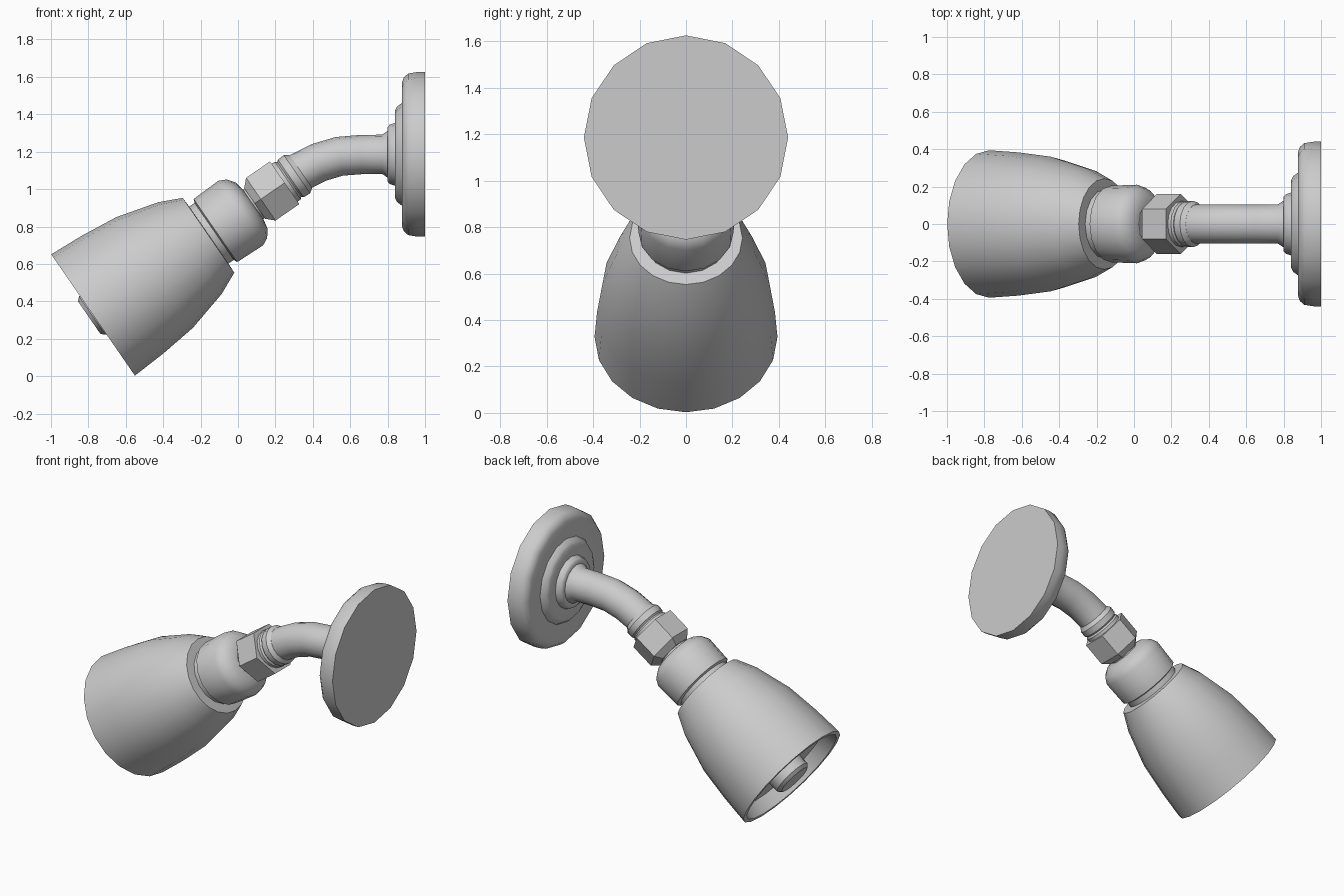
import bpy, bmesh, math
from mathutils import Vector, Matrix

if "Cube" in bpy.data.objects:
    bpy.data.objects.remove(bpy.data.objects["Cube"])

HEAD_ORIGIN = Vector((-0.775, 0, 0.327))
TILT = Vector((0.823, 0, 0.568)).normalized()


def frame(origin, axis):
    """Matrix whose local z follows axis and whose local y stays world y."""
    z = axis.normalized()
    y = Vector((0, 1, 0))
    x = y.cross(z)
    m = Matrix((x, y, z)).transposed().to_4x4()
    m.translation = origin
    return m


def skin(name, rings, angle=35):
    """Join rings of points into a closed surface with capped ends."""
    bm = bmesh.new()
    loops = [[bm.verts.new(p) for p in ring] for ring in rings]
    n = len(loops[0])
    for a, b in zip(loops, loops[1:]):
        for i in range(n):
            j = (i + 1) % n
            bm.faces.new((a[i], a[j], b[j], b[i]))
    bm.faces.new(loops[0][::-1])
    bm.faces.new(loops[-1])
    bmesh.ops.recalc_face_normals(bm, faces=bm.faces)
    me = bpy.data.meshes.new(name)
    bm.to_mesh(me)
    bm.free()
    ob = bpy.data.objects.new(name, me)
    bpy.context.collection.objects.link(ob)
    bpy.ops.object.select_all(action='DESELECT')
    ob.select_set(True)
    bpy.context.view_layer.objects.active = ob
    bpy.ops.object.shade_smooth_by_angle(angle=math.radians(angle))
    return ob


def ring(m, r, t, n, phase=0.0):
    return [m @ Vector((r * math.cos(2 * math.pi * i / n + phase),
                        r * math.sin(2 * math.pi * i / n + phase), t))
            for i in range(n)]


def lathe(name, m, profile, n=16, phase=0.0, angle=35):
    """Revolve (distance along axis, radius) pairs."""
    return skin(name, [ring(m, r, t, n, phase) for t, r in profile], angle)


head = frame(HEAD_ORIGIN, TILT)

# Bell with hollow spray face
lathe("shower_bell", head, [
    (0.09, 0.345), (0.0, 0.365), (0.0, 0.394), (0.19, 0.383), (0.40, 0.36),
    (0.63, 0.298), (0.75, 0.243), (0.752, 0.19)], 20)

# Central spray nub
lathe("spray_nub", head, [
    (0.10, 0.125), (-0.005, 0.125), (-0.025, 0.105)])

# Neck groove and swivel collar
lathe("collar_groove", head, [(0.73, 0.185), (0.82, 0.185)])
lathe("swivel_collar", head, [
    (0.785, 0.18), (0.795, 0.205), (0.96, 0.21), (1.0, 0.19),
    (1.03, 0.15), (1.04, 0.10)], angle=40)

# Ball stem between collar and nut
lathe("ball_stem", head, [(1.0, 0.095), (1.12, 0.095)])

# Hex nut with rounded nose and rear ring
lathe("hex_nut", head, [
    (1.05, 0.115), (1.09, 0.16), (1.245, 0.16)], 6, math.pi / 2, 25)
lathe("nut_ring", head, [
    (1.23, 0.122), (1.265, 0.122), (1.275, 0.113), (1.285, 0.122),
    (1.325, 0.124), (1.35, 0.106)])

# Bent arm: rings swept along a path in the xz plane
path = [Vector((x, 0, z)) for x, z in
        [(0.25, 1.035), (0.335, 1.094), (0.43, 1.142), (0.54, 1.175),
         (0.66, 1.185), (0.77, 1.186), (0.80, 1.186), (0.83, 1.186)]]
radii = [0.105] * 6 + [0.125, 0.13]
rings = []
for i, (p, r) in enumerate(zip(path, radii)):
    d = path[min(i + 1, len(path) - 1)] - path[max(i - 1, 0)]
    rings.append(ring(frame(p, d), r, 0, 16))
skin("shower_arm", rings, 45)

# Stepped wall flange
wall = frame(Vector((0, 0, 1.186)), Vector((1, 0, 0)))
lathe("wall_flange", wall, [
    (0.80, 0.11), (0.80, 0.145), (0.81, 0.158), (0.84, 0.168),
    (0.84, 0.235), (0.85, 0.255), (0.877, 0.275), (0.877, 0.385),
    (0.887, 0.412), (0.91, 0.432), (0.96, 0.44), (1.0, 0.44)], 16, angle=40)
